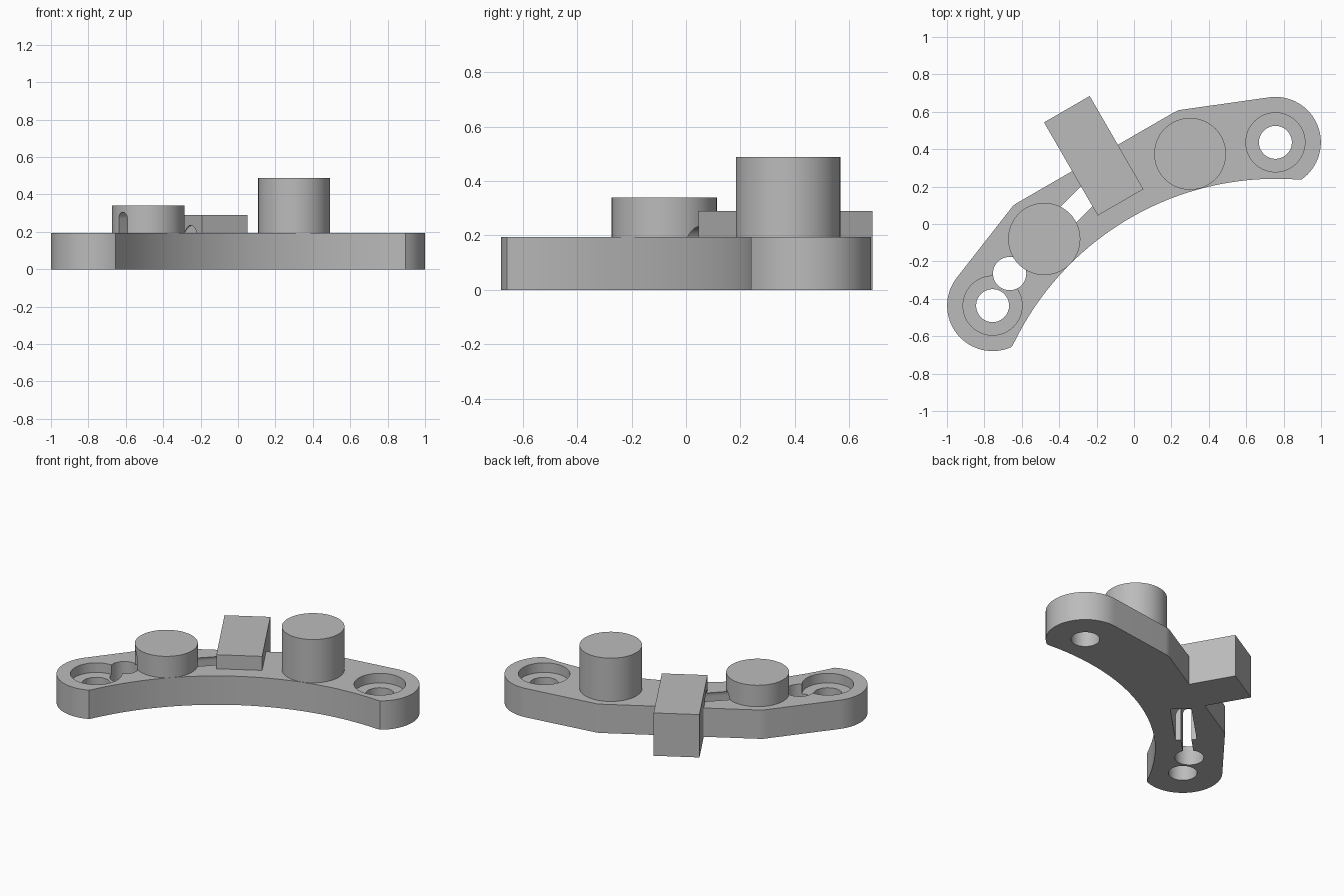
import bpy, bmesh, math
from mathutils import Matrix, Vector

if "Cube" in bpy.data.objects:
    bpy.data.objects.remove(bpy.data.objects["Cube"])

TOP = 0.195                                    # plate thickness
R30 = Matrix.Rotation(math.radians(30), 4, 'Z')  # the bracket lies at 30 degrees

grey = bpy.data.materials.new("grey")
grey.diffuse_color = (0.5, 0.5, 0.5, 1)
grey.use_nodes = True
grey.node_tree.nodes["Principled BSDF"].inputs["Base Color"].default_value = grey.diffuse_color


def prism(name, pts, z0, z1, mat=Matrix()):
    """Extrude a closed 2D outline from z0 to z1."""
    bm = bmesh.new()
    f = bm.faces.new([bm.verts.new((x, y, z0)) for x, y in pts])
    ext = bmesh.ops.extrude_face_region(bm, geom=[f])
    bmesh.ops.translate(bm, vec=(0, 0, z1 - z0),
                        verts=[v for v in ext['geom'] if isinstance(v, bmesh.types.BMVert)])
    bmesh.ops.recalc_face_normals(bm, faces=bm.faces)
    bm.transform(mat)
    me = bpy.data.meshes.new(name)
    bm.to_mesh(me)
    bm.free()
    me.materials.append(grey)
    ob = bpy.data.objects.new(name, me)
    bpy.context.collection.objects.link(ob)
    return ob


def arc(cx, cy, r, a0, a1, n):
    return [(cx + r * math.cos(math.radians(a0 + (a1 - a0) * i / n)),
             cy + r * math.sin(math.radians(a0 + (a1 - a0) * i / n))) for i in range(n + 1)]


def disc(name, x, y, r, z0, z1):
    return prism(name, arc(x, y, r, 0, 360, 64)[:-1], z0, z1)


def arch_cutter(name, r, crest, t0, t1):
    """Round-topped slot running at 45 degrees from the small hole."""
    s = math.sqrt(0.5)
    pts = [(-r, -0.1), (r, -0.1)] + arc(0, crest - r, r, 0, 180, 20)
    # local x -> sideways, local y -> world z, local z -> along the slot
    m = Matrix(((s, 0, s, -0.665), (-s, 0, s, -0.265), (0, 1, 0, 0), (0, 0, 0, 1)))
    ob = prism(name, pts, t0, t1, m)
    ob.data.flip_normals() if m.determinant() < 0 else None
    return ob


def combine(base, other, op):
    mod = base.modifiers.new(op, 'BOOLEAN')
    mod.operation, mod.solver, mod.object = op, 'EXACT', other
    bpy.context.view_layer.update()
    dg = bpy.context.evaluated_depsgraph_get()
    me = bpy.data.meshes.new_from_object(base.evaluated_get(dg))
    base.modifiers.clear()
    base.data = me
    bpy.data.objects.remove(other)


# Curved plate: round ends, flat outer side, arched inner side
hx = 0.873
half = [(0.483, 0.41), (0.51, 0.408), (0.533, 0.399)] + arc(hx, 0, 0.243, 68, -84.8, 32)
a = math.degrees(math.atan2(1.277, 0.895))
inner = arc(0, -1.521, 1.559, a, 180 - a, 48)[1:-1]
outline = half + inner + [(-x, y) for x, y in reversed(half)]
bracket = prism("bracket_plate", outline, 0, TOP, R30)

# Block across the outer side and two round posts
block = prism("block", [(-0.145, 0.136), (0.137, 0.136), (0.137, 0.711), (-0.145, 0.711)], 0, 0.29, R30)
combine(bracket, block, 'UNION')
combine(bracket, disc("low_post", -0.48, -0.08, 0.193, 0.19, 0.34), 'UNION')
combine(bracket, disc("tall_post", 0.30, 0.375, 0.192, 0.19, 0.488), 'UNION')

# Counterbored screw holes at both ends
for side in (1, -1):
    c = R30 @ Vector((side * hx, 0, 0))
    combine(bracket, disc("bore", c.x, c.y, 0.158, TOP - 0.065, TOP + 0.1), 'DIFFERENCE')
    combine(bracket, disc("hole", c.x, c.y, 0.088, -0.1, TOP + 0.1), 'DIFFERENCE')

# Small hole, narrow slit through the low post, and wide slot up to the block
combine(bracket, disc("small_hole", -0.665, -0.265, 0.089, -0.1, TOP), 'DIFFERENCE')
combine(bracket, arch_cutter("slit", 0.032, 0.305, 0.0, 0.3), 'DIFFERENCE')
combine(bracket, arch_cutter("slot", 0.065, 0.235, 0.22, 0.60), 'DIFFERENCE')

# Smooth round walls, sharp edges
bpy.context.view_layer.objects.active = bracket
bracket.select_set(True)
bpy.ops.object.shade_smooth_by_angle(angle=math.radians(25))
